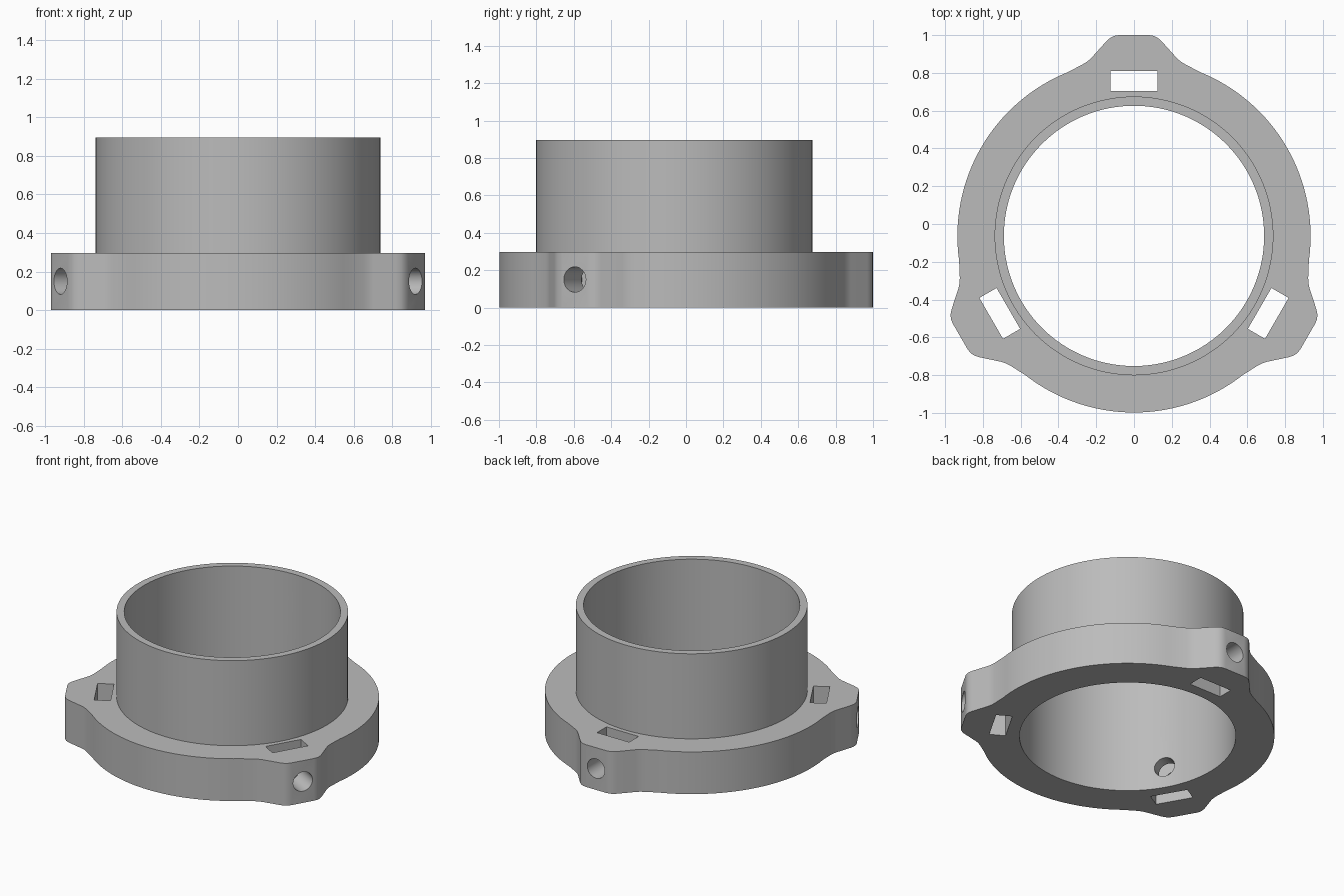
import bpy, bmesh
from math import sin, cos, pi, radians, atan2, hypot
from mathutils import Matrix, Vector

if "Cube" in bpy.data.objects:
    bpy.data.objects.remove(bpy.data.objects["Cube"])

CENTRE = Vector((0, -0.063, 0))     # axis of the ring
RING_R, SLEEVE_R, BORE_R = 0.935, 0.738, 0.689
FLANGE_H, TOTAL_H = 0.297, 0.895
LUG_ANGLES = [radians(a) for a in (90, 210, 330)]

grey = bpy.data.materials.new("plain grey")
grey.use_nodes = True
colour = (0.5, 0.5, 0.5, 1)
grey.diffuse_color = colour
grey.node_tree.nodes["Principled BSDF"].inputs["Base Color"].default_value = colour


def make_object(name, bm):
    bmesh.ops.recalc_face_normals(bm, faces=bm.faces)
    mesh = bpy.data.meshes.new(name)
    bm.to_mesh(mesh)
    bm.free()
    mesh.materials.append(grey)
    obj = bpy.data.objects.new(name, mesh)
    bpy.context.collection.objects.link(obj)
    return obj


def prism(name, outline, z0, z1):
    bm = bmesh.new()
    face = bm.faces.new([bm.verts.new((x, y, z0)) for x, y in outline])
    top = bmesh.ops.extrude_face_region(bm, geom=[face])["geom"]
    verts = [v for v in top if isinstance(v, bmesh.types.BMVert)]
    bmesh.ops.translate(bm, verts=verts, vec=(0, 0, z1 - z0))
    return make_object(name, bm)


def circle(r, n=128):
    return [(r * cos(2 * pi * i / n), r * sin(2 * pi * i / n)) for i in range(n)]


def combine(target, tool, operation):
    mod = target.modifiers.new(tool.name, "BOOLEAN")
    mod.operation, mod.object, mod.solver = operation, tool, "EXACT"
    bpy.context.view_layer.objects.active = target
    bpy.ops.object.modifier_apply(modifier=mod.name)
    bpy.data.objects.remove(tool)


# Flange outline: three rounded lugs (sideways, outward) joined by arcs
half_lug = [(0.08, 1.063), (0.105, 1.059), (0.125, 1.049), (0.145, 1.032),
            (0.225, 0.943), (0.245, 0.925), (0.27, 0.909), (0.31, 0.888)]
lug = half_lug + [(-s, r) for s, r in reversed(half_lug)]
lug.sort(key=lambda p: -p[0])
edge_angle = atan2(0.35, 0.867)
outline = []
for a in LUG_ANGLES:
    for s, r in lug:
        outline.append((r * cos(a) + s * sin(a), r * sin(a) - s * cos(a)))
    sweep = 2 * pi / 3 - 2 * edge_angle
    for i in range(33):
        t = a + edge_angle + sweep * i / 32
        outline.append((RING_R * cos(t), RING_R * sin(t)))

# Mounting collar: flange joined to sleeve, then bored through
collar = prism("mounting_collar", outline, 0, FLANGE_H)
combine(collar, prism("sleeve", circle(SLEEVE_R), 0.1, TOTAL_H), "UNION")
combine(collar, prism("bore", circle(BORE_R), -0.1, TOTAL_H + 0.1), "DIFFERENCE")

# Nut slot and radial screw hole in every lug
for a in LUG_ANGLES:
    turn = Matrix.Rotation(a, 4, "Z")
    slot = prism("nut_slot", [(0.768, -0.125), (0.873, -0.125),
                              (0.873, 0.125), (0.768, 0.125)], -0.1, 0.4)
    slot.data.transform(turn)
    combine(collar, slot, "DIFFERENCE")
    hole = prism("screw_hole", circle(0.068, 32), 0.6, 1.2)
    hole.data.transform(turn @ Matrix.Translation((0, 0, 0.15))
                        @ Matrix.Rotation(pi / 2, 4, "Y"))
    combine(collar, hole, "DIFFERENCE")

collar.data.transform(Matrix.Translation(CENTRE))
bpy.ops.object.select_all(action="DESELECT")
collar.select_set(True)
bpy.context.view_layer.objects.active = collar
bpy.ops.object.shade_smooth_by_angle(angle=radians(30))
